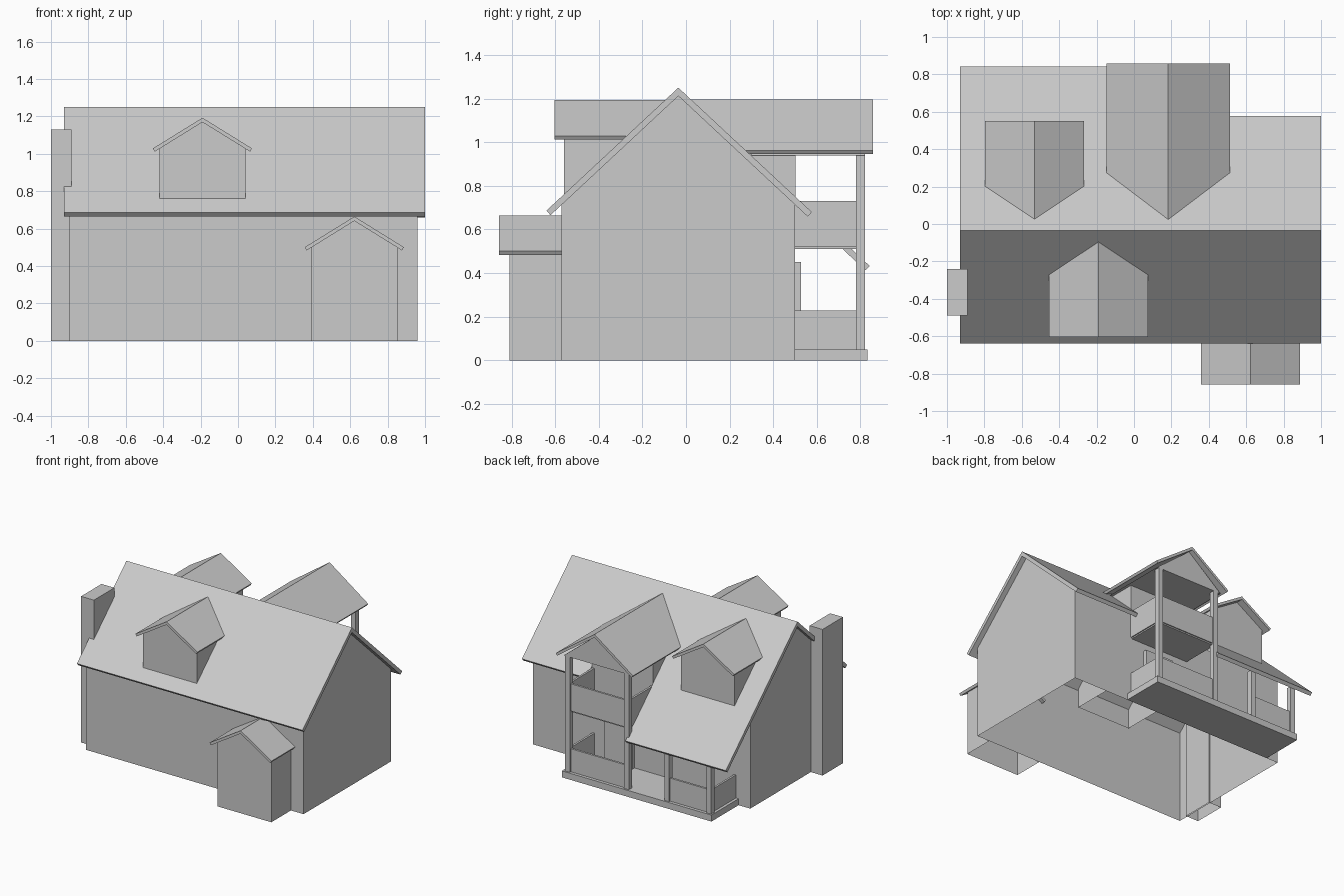
import bpy, bmesh, math
from mathutils import Vector

if "Cube" in bpy.data.objects:
    bpy.data.objects.remove(bpy.data.objects["Cube"])

RIDGE_Y, RIDGE_Z, SLOPE = -0.035, 1.25, 0.932


def finish(name, bm):
    bmesh.ops.recalc_face_normals(bm, faces=bm.faces)
    me = bpy.data.meshes.new(name)
    bm.to_mesh(me)
    bm.free()
    ob = bpy.data.objects.new(name, me)
    bpy.context.collection.objects.link(ob)
    return ob


def extrude(name, pts, offset, open_bottom=False):
    """Extrude a flat outline by a vector; optionally drop the lowest face."""
    bm = bmesh.new()
    face = bm.faces.new([bm.verts.new(p) for p in pts])
    res = bmesh.ops.extrude_face_region(bm, geom=[face], use_keep_orig=True)
    verts = [v for v in res["geom"] if isinstance(v, bmesh.types.BMVert)]
    bmesh.ops.translate(bm, vec=Vector(offset), verts=verts)
    if open_bottom:
        low = min(bm.faces, key=lambda f: f.calc_center_median().z)
        bmesh.ops.delete(bm, geom=[low], context='FACES_ONLY')
    return finish(name, bm)


def box(name, x0, x1, y0, y1, z0, z1, open_bottom=False):
    pts = [(x0, y0, z0), (x1, y0, z0), (x1, y0, z1), (x0, y0, z1)]
    return extrude(name, pts, (0, y1 - y0, 0), open_bottom)


def gable_roof(name, cx, half, ridge, eave, y0, y1, t=0.02):
    """Chevron-shaped roof running along y."""
    a = math.atan2(ridge - eave, half)
    s, c = t * math.sin(a), t * math.cos(a)
    prof = [(-half, eave), (0, ridge), (half, eave),
            (half - s, eave - c), (0, ridge - t / math.cos(a)), (s - half, eave - c)]
    extrude(name, [(cx + x, y0, z) for x, z in prof], (0, y1 - y0, 0))


def gable_wall(name, cx, half, z0, ridge, slope, y0, y1, open_bottom=True):
    """Pentagonal house shape running along y, fitting under a gable roof."""
    top = ridge - 0.023
    side = top - slope * half
    prof = [(-half, z0), (half, z0), (half, side), (0, top), (-half, side)]
    extrude(name, [(cx + x, y0, z) for x, z in prof], (0, y1 - y0, 0), open_bottom)


def roof_slope(name, outline, sign):
    """Slab on the main roof plane from a plan outline of (x, y)."""
    pts = [(x, y, RIDGE_Z - SLOPE * abs(y - RIDGE_Y)) for x, y in outline]
    n = Vector((0, -sign * SLOPE, -1)).normalized() * 0.028
    extrude(name, pts, n)


# main house body, open underneath
peak = RIDGE_Z - 0.038
side = peak - SLOPE * 0.535
extrude("house_walls", [(-0.9, -0.57, 0), (-0.9, 0.5, 0), (-0.9, 0.5, side),
                        (-0.9, RIDGE_Y, peak), (-0.9, -0.57, side)], (1.86, 0, 0), True)

# main roof; the back slope is notched for the tower and runs out over the porch
roof_slope("front_roof", [(-0.93, RIDGE_Y), (1, RIDGE_Y), (1, -0.64), (-0.93, -0.64)], -1)
roof_slope("back_roof", [(-0.93, RIDGE_Y), (1, RIDGE_Y), (1, 0.577), (0.45, 0.577),
                         (0.45, 0.5), (-0.07, 0.5), (-0.07, 0.842), (-0.93, 0.842)], 1)

# chimney
box("chimney", -1, -0.89, -0.49, -0.24, 0, 1.13, True)

# two dormers and the entry share one shape
for name, cx, ridge, z0, wall, roof in (
        ("front_dormer", -0.19, 1.193, 0.57, (-0.56, -0.12), (-0.603, -0.08)),
        ("back_dormer", -0.532, 1.193, 0.57, (0.495, 0.06), (0.55, 0.02)),
        ("entry", 0.622, 0.665, 0.0, (-0.81, -0.57), (-0.857, -0.54))):
    gable_wall(name + "_walls", cx, 0.23, z0, ridge, 0.62, *wall)
    gable_roof(name + "_roof", cx, 0.265, ridge, ridge - 0.164, *roof)

# balcony tower: rear wall block, roof and closed pediment
TX = 0.183
box("tower_wall", -0.07, 0.45, 0.2, 0.503, 0.52, 0.94, True)
gable_roof("tower_roof", TX, 0.33, 1.195, 0.962, 0.02, 0.858)
extrude("tower_pediment", [(TX - 0.29, 0.3, 0.94), (TX + 0.29, 0.3, 0.94),
                           (TX, 0.3, 1.172)], (0, 0.52, 0))

# porch deck, door and posts
box("porch_deck", -0.8, 0.48, 0.5, 0.832, 0, 0.05)
box("porch_door", 0.09, 0.33, 0.495, 0.528, 0.05, 0.45)
for i, (x, top) in enumerate(((0.44, 0.945), (-0.065, 0.945), (-0.41, 0.425), (-0.77, 0.425))):
    box(f"post_{i}", x - 0.02, x + 0.02, 0.78, 0.82, 0.05, top)

# balcony floor and solid railings
box("balcony_floor", -0.065, 0.44, 0.5, 0.8, 0.51, 0.53)
for name, x0, x1, z0, z1 in (("balcony_rail", -0.065, 0.44, 0.52, 0.73),
                             ("porch_rail", -0.77, 0.44, 0.05, 0.228)):
    for k, x in enumerate((x0, x1)):
        box(f"{name}_side_{k}", x - 0.008, x + 0.008, 0.5, 0.785, z0, z1)
for name, x0, x1, z0, z1 in (("balcony_rail_front", -0.05, 0.425, 0.52, 0.73),
                             ("porch_rail_front_a", -0.05, 0.425, 0.05, 0.228),
                             ("porch_rail_front_b", -0.755, -0.425, 0.05, 0.228)):
    box(name, x0, x1, 0.792, 0.808, z0, z1)
